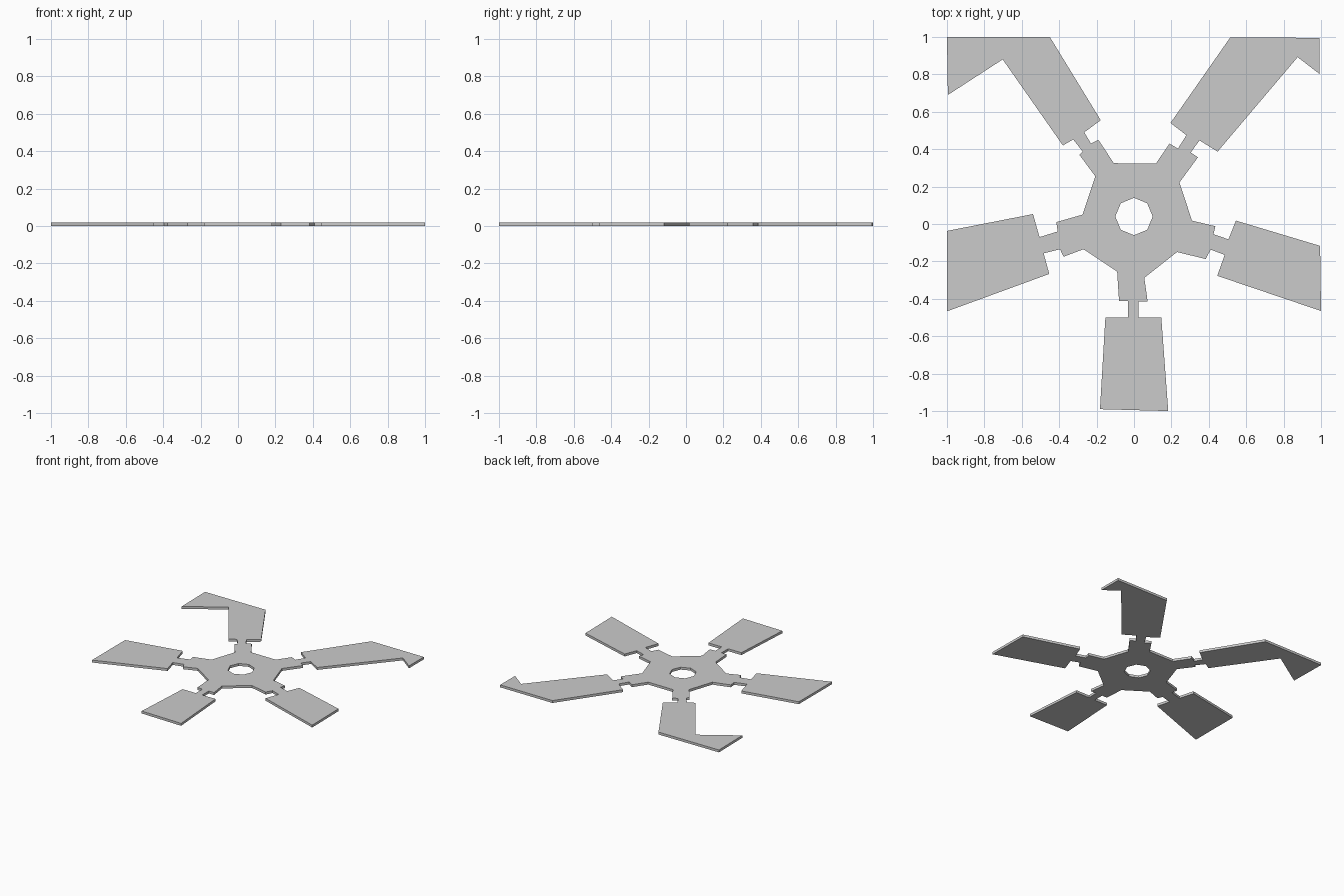
import bpy
import math

THICK = 0.02

# Each arm, counter-clockwise: hub stub, narrow neck, blade, neck, stub
ARMS = {
    "front": [(-.09, -.255), (-.08, -.413), (-.033, -.413), (-.033, -.5), (-.153, -.5),
              (-.182, -.99), (.183, -1), (.146, -.5), (.025, -.5), (.025, -.415),
              (.073, -.415), (.055, -.288)],
    "right": [(.23, -.15), (.383, -.187), (.41, -.137), (.485, -.165), (.445, -.277),
              (1, -.465), (.995, -.117), (.545, .018), (.505, -.082), (.425, -.055),
              (.435, -.012), (.31, .018)],
    "back_right": [(.243, .222), (.342, .357), (.303, .382), (.35, .447), (.447, .387),
                   (.875, .892), (.992, .802), (.992, .995), (.515, .998), (.195, .54),
                   (.28, .475), (.235, .403), (.19, .43), (.117, .323)],
    "back_left": [(-.108, .325), (-.19, .45), (-.23, .43), (-.266, .49), (-.178, .555),
                  (-.45, 1), (-1, 1), (-.995, .69), (-.702, .88), (-.38, .42),
                  (-.325, .452), (-.274, .387), (-.292, .37), (-.207, .255)],
    "left": [(-.275, .05), (-.415, .01), (-.408, -.04), (-.505, -.07), (-.54, .053),
             (-1, -.037), (-1, -.467), (-.453, -.267), (-.483, -.157), (-.395, -.135),
             (-.377, -.175), (-.27, -.135)],
}


def add_loop(curve, points):
    spline = curve.splines.new('POLY')
    spline.points.add(len(points) - 1)
    for p, (x, y) in zip(spline.points, points):
        p.co = (x, y, 0, 1)
    spline.use_cyclic_u = True


# Flat rotor plate: joined arm outlines with an eight-sided axle hole
curve = bpy.data.curves.new("rotor_plate", 'CURVE')
curve.dimensions = '2D'
curve.fill_mode = 'BOTH'
curve.extrude = THICK / 2
add_loop(curve, [p for arm in ARMS.values() for p in arm])
add_loop(curve, [(0.1 * math.cos(i * math.pi / 4), 0.04 + 0.1 * math.sin(i * math.pi / 4))
                 for i in range(8)])

plate = bpy.data.objects.new("rotor_plate", curve)
bpy.context.collection.objects.link(plate)
plate.location.z = THICK / 2
bpy.context.view_layer.objects.active = plate
plate.select_set(True)
bpy.ops.object.convert(target='MESH')
bpy.ops.object.shade_flat()
